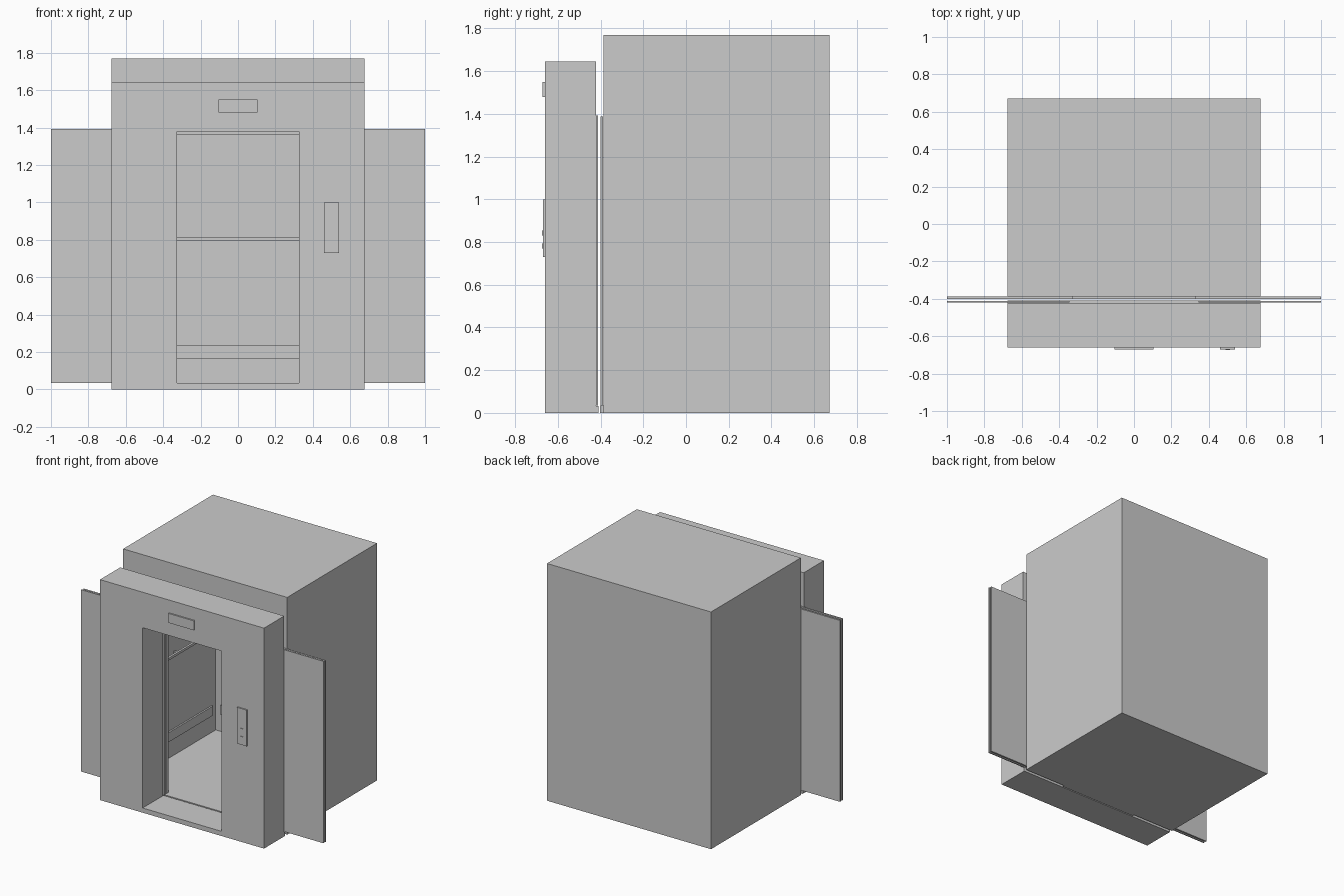
import bpy
import bmesh

if "Cube" in bpy.data.objects:
    bpy.data.objects.remove(bpy.data.objects["Cube"])


def boxes(name, spans):
    """One object made of boxes given as (x0, x1, y0, y1, z0, z1)."""
    bm = bmesh.new()
    for x0, x1, y0, y1, z0, z1 in spans:
        cube = bmesh.ops.create_cube(bm, size=1)
        for v in cube["verts"]:
            v.co = (x1 if v.co.x > 0 else x0,
                    y1 if v.co.y > 0 else y0,
                    z1 if v.co.z > 0 else z0)
    mesh = bpy.data.meshes.new(name)
    bm.to_mesh(mesh)
    bm.free()
    obj = bpy.data.objects.new(name, mesh)
    bpy.context.collection.objects.link(obj)
    return obj


def mirrored(spans):
    return spans + [(-x1, -x0, *rest) for x0, x1, *rest in spans]


def cut(obj, spans):
    cutter = boxes(obj.name + "_cutter", spans)
    cutter.hide_render = True
    cutter.hide_set(True)
    mod = obj.modifiers.new("opening", "BOOLEAN")
    mod.operation = "DIFFERENCE"
    mod.solver = "EXACT"
    mod.object = cutter


W, OPEN, FLOOR, HEAD = 0.677, 0.325, 0.035, 1.38
FRONT, BACK = -0.387, 0.672
IN_X, IN_Y = 0.637, 0.647

# Hollow lift car with a doorway
car = boxes("car_shell", [(-W, W, FRONT, BACK, 0, 1.77)])
cut(car, [(-IN_X, IN_X, FRONT + 0.03, IN_Y, FLOOR, 1.74)])
door_mod_cutter = boxes("car_doorway_cutter", [(-OPEN, OPEN, FRONT - 0.1, FRONT + 0.1, FLOOR, 1.36)])
door_mod_cutter.hide_render = True
door_mod_cutter.hide_set(True)
mod = car.modifiers.new("doorway", "BOOLEAN")
mod.operation, mod.solver, mod.object = "DIFFERENCE", "EXACT", door_mod_cutter

# Landing wall with its portal
wall = boxes("landing_wall", [(-W, W, -0.66, -0.422, 0, 1.645)])
cut(wall, [(-OPEN, OPEN, -0.8, -0.3, FLOOR, HEAD)])

# Sills under the sliding doors
boxes("landing_sill", [(-W, W, -0.422, -0.41, 0, 0.032)])
boxes("car_sill", [(-OPEN, OPEN, -0.402, FRONT, 0, FLOOR)])

# Open sliding doors
boxes("car_doors", mirrored([(OPEN, 1.0, -0.401, -0.388, FLOOR, 1.388)]))
boxes("landing_doors", mirrored([(0.345, 1.0, -0.421, -0.411, FLOOR, 1.392)]))

# Handrails and brackets on three interior walls
side = IN_X - 0.04
boxes("handrails", mirrored([(side, side + 0.016, -0.2, 0.5, 0.797, 0.815)])
      + [(-0.5, 0.5, IN_Y - 0.04, IN_Y - 0.024, 0.797, 0.815)])
boxes("handrail_brackets",
      mirrored([(side + 0.01, IN_X, y, y + 0.015, 0.8, 0.812) for y in (-0.15, 0.15, 0.44)])
      + mirrored([(0.42, 0.435, IN_Y - 0.03, IN_Y, 0.8, 0.812)]))

# Low bumper rails
boxes("bumper_rails", mirrored([(IN_X - 0.012, IN_X, -0.3, 0.6, 0.165, 0.235)])
      + [(-0.59, 0.59, IN_Y - 0.012, IN_Y, 0.165, 0.235)])

# Floor display and call station on the landing
boxes("floor_indicator", [(-0.105, 0.105, -0.671, -0.66, 1.48, 1.55)])
boxes("call_plate", [(0.46, 0.54, -0.67, -0.66, 0.73, 1.0)])
boxes("call_buttons", [(0.488, 0.512, -0.674, -0.67, z, z + 0.024) for z in (0.77, 0.83)])
